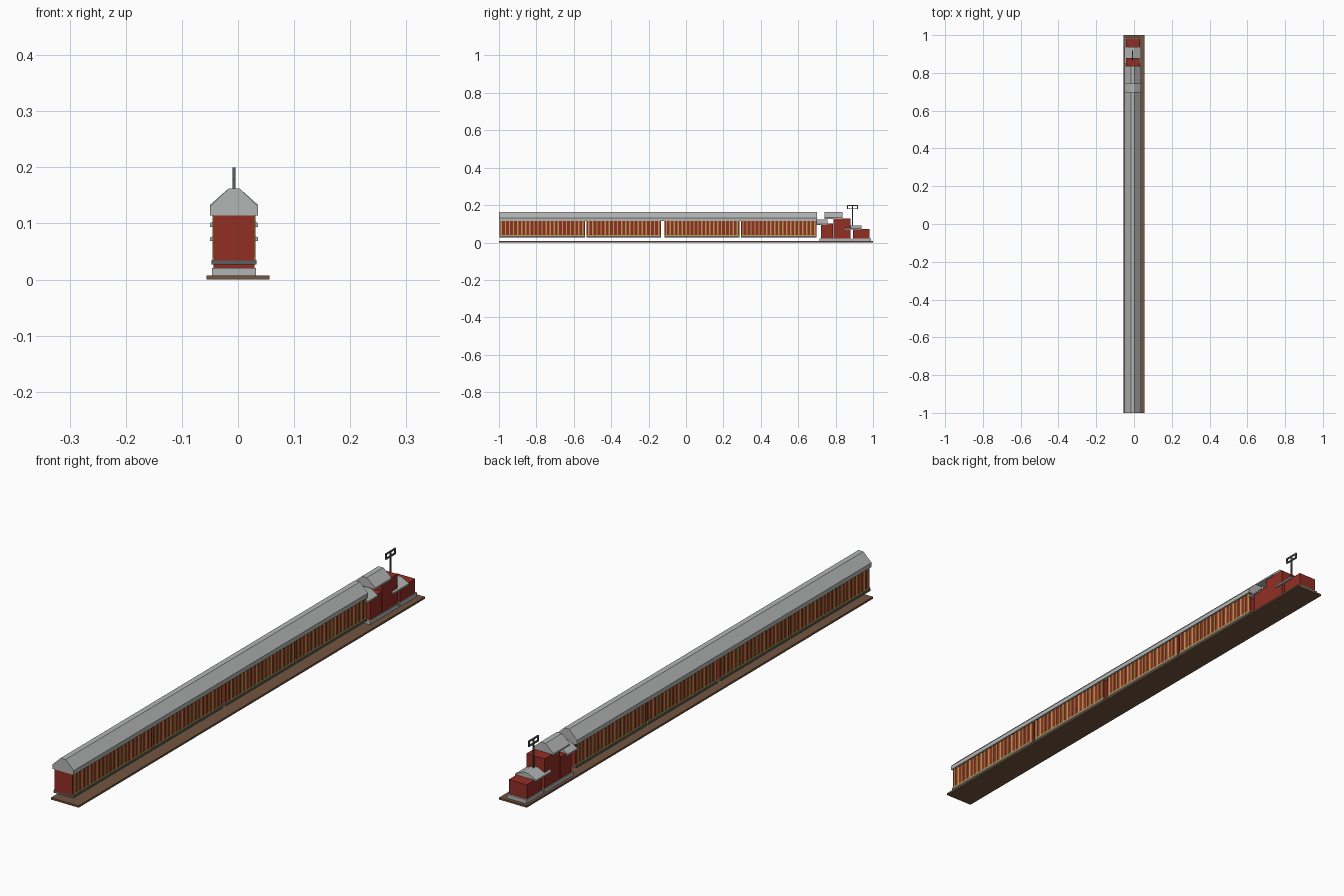
import bpy, bmesh

if "Cube" in bpy.data.objects:
    bpy.data.objects.remove(bpy.data.objects["Cube"])

CX = -0.007  # centre line of the buildings


def material(name, rgb):
    m = bpy.data.materials.new(name)
    m.diffuse_color = (*rgb, 1)
    m.use_nodes = True
    m.node_tree.nodes["Principled BSDF"].inputs["Base Color"].default_value = m.diffuse_color
    return m


RED = material("brick red", (0.29, 0.028, 0.017))
GREY = material("light grey", (0.45, 0.46, 0.455))
DARK = material("dark grey", (0.10, 0.115, 0.115))
YELLOW = material("ochre yellow", (0.50, 0.35, 0.08))
BROWN = material("earth brown", (0.17, 0.09, 0.05))


def boxes(name, mat, ranges):
    """One object from several boxes given as (x0, x1, y0, y1, z0, z1)."""
    bm = bmesh.new()
    for x0, x1, y0, y1, z0, z1 in ranges:
        new = bmesh.ops.create_cube(bm, size=1)["verts"]
        for v in new:
            v.co = ((x0 + x1) / 2 + v.co.x * (x1 - x0),
                    (y0 + y1) / 2 + v.co.y * (y1 - y0),
                    (z0 + z1) / 2 + v.co.z * (z1 - z0))
    return finish(name, mat, bm)


def finish(name, mat, bm):
    bmesh.ops.recalc_face_normals(bm, faces=bm.faces)
    me = bpy.data.meshes.new(name)
    bm.to_mesh(me)
    bm.free()
    me.materials.append(mat)
    ob = bpy.data.objects.new(name, me)
    bpy.context.collection.objects.link(ob)
    return ob


def roof(name, y0, y1, base, eave, top):
    """Pitched roof with a narrow flat ridge, extruded along y."""
    half = [(0.043, base), (0.043, eave), (0.010, top)]
    profile = half + [(-x, z) for x, z in reversed(half)]
    bm = bmesh.new()
    face = bm.faces.new([bm.verts.new((CX + x, y0, z)) for x, z in profile])
    ext = bmesh.ops.extrude_face_region(bm, geom=[face])["geom"]
    for v in ext:
        if isinstance(v, bmesh.types.BMVert):
            v.co.y = y1
    return finish(name, GREY, bm)


def block(name, mat, half, y0, y1, z0, z1):
    return boxes(name, mat, [(CX - half, CX + half, y0, y1, z0, z1)])


# ground strip
boxes("ground_strip", BROWN, [(-0.056, 0.056, -1, 1, 0, 0.007)])

# long gallery in four raised sections, with posts and sills on both sides
W = 0.0365
sections = [(-0.998, -0.541), (-0.531, -0.135), (-0.115, 0.285), (0.294, 0.699)]
for i, (y0, y1) in enumerate(sections, 1):
    block(f"gallery_walls_{i}", RED, W, y0, y1, 0.034, 0.116)
    block(f"gallery_floor_{i}", DARK, 0.0400, y0, y1, 0.027, 0.035)
    n = round((y1 - y0) / 0.0215)
    step = (y1 - y0) / n
    trim = []
    for s in (-1, 1):
        xa, xb = sorted((CX + s * (W - 0.002), CX + s * (W + 0.0015)))
        trim.append((xa, xb, y0, y1, 0.035, 0.041))
        for k in range(n):
            c = y0 + (k + 0.5) * step
            trim.append((xa, xb, c - 0.0035, c + 0.0035, 0.041, 0.116))
    boxes(f"gallery_posts_{i}", YELLOW, trim)
roof("gallery_roof", -1, 0.70, 0.114, 0.130, 0.162)

# stepped end buildings on stone bases
block("base_front", GREY, 0.0395, 0.715, 0.884, 0.006, 0.021)
block("base_back", GREY, 0.0395, 0.889, 0.988, 0.006, 0.021)
block("low_block", RED, W, 0.723, 0.787, 0.020, 0.101)
block("tall_block", RED, W, 0.789, 0.879, 0.020, 0.129)
block("back_block", RED, W, 0.893, 0.981, 0.020, 0.073)
roof("low_roof", 0.697, 0.756, 0.094, 0.100, 0.123)
roof("tall_roof", 0.740, 0.836, 0.127, 0.133, 0.162)
roof("back_roof", 0.847, 0.937, 0.069, 0.075, 0.091)

# sign pole with two open square frames
T = 0.0025
parts = [(CX - T, CX + T, 0.888, 0.893, 0.085, 0.200)]
for y0, y1 in ((0.862, 0.888), (0.893, 0.919)):
    for z in (0.178, 0.195):
        parts.append((CX - T, CX + T, y0, y1, z, z + 0.005))
for y in (0.862, 0.914):
    parts.append((CX - T, CX + T, y, y + 0.005, 0.183, 0.195))
boxes("sign_frame", DARK, parts)
